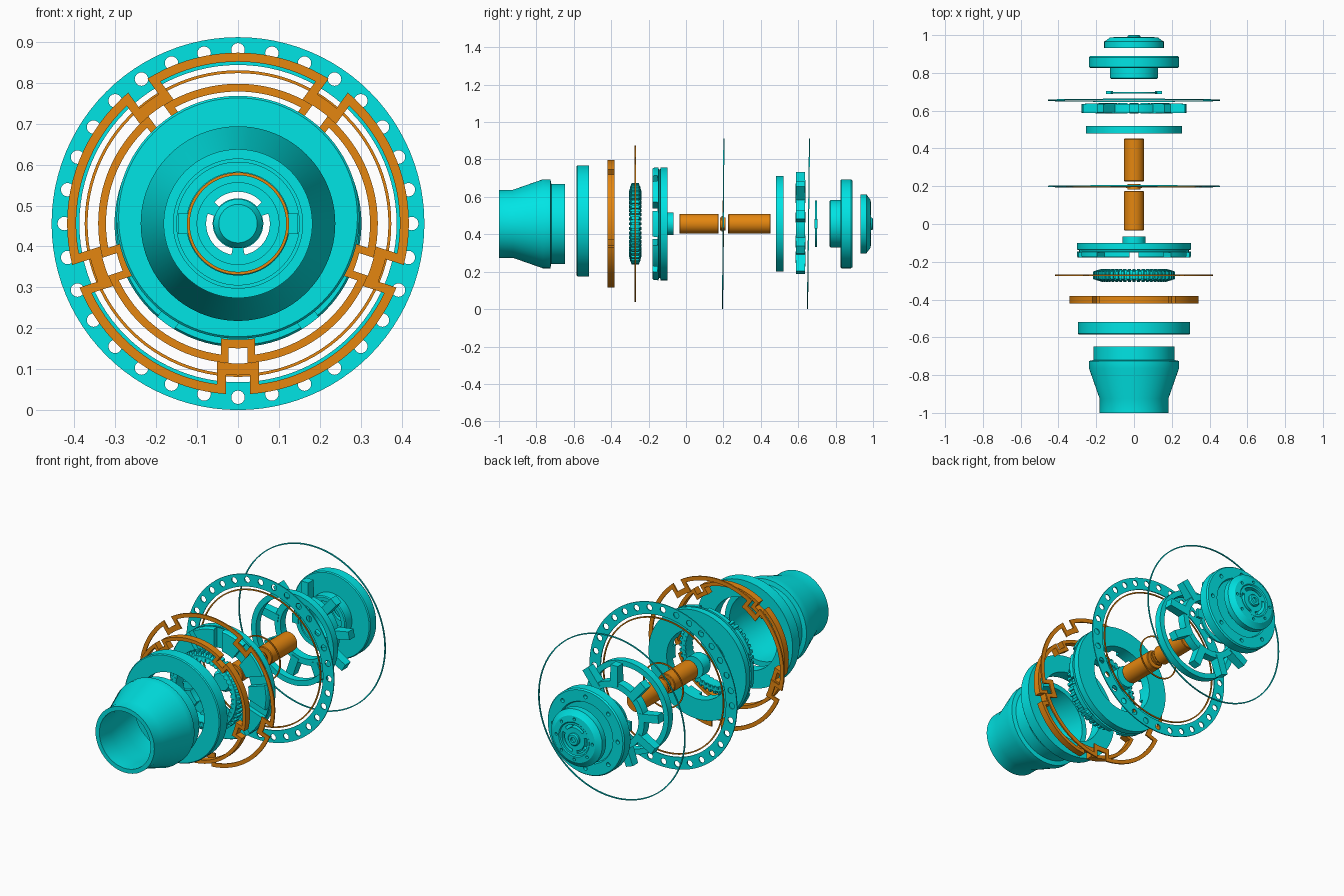
import bpy, bmesh
from math import cos, sin, pi, radians
from mathutils import Vector

if "Cube" in bpy.data.objects:
    bpy.data.objects.remove(bpy.data.objects["Cube"])

C = 0.456  # height of the common axis, which runs along y


def material(name, rgb):
    m = bpy.data.materials.new(name)
    m.diffuse_color = (*rgb, 1)
    m.use_nodes = True
    m.node_tree.nodes["Principled BSDF"].inputs["Base Color"].default_value = m.diffuse_color
    return m


TEAL = material("teal", (0.0, 0.78, 0.78))
ORANGE = material("orange", (0.78, 0.24, 0.005))


def polar(r, a, y):
    return Vector((r * cos(a), y, C + r * sin(a)))


def finish(bm, name, mat):
    bmesh.ops.remove_doubles(bm, verts=bm.verts, dist=1e-5)
    bmesh.ops.delete(bm, geom=[e for e in bm.edges if not e.link_faces], context='EDGES')
    bmesh.ops.recalc_face_normals(bm, faces=bm.faces)
    me = bpy.data.meshes.new(name)
    bm.to_mesh(me)
    bm.free()
    for p in me.polygons:
        p.use_smooth = True
    me.set_sharp_from_angle(angle=radians(25))
    ob = bpy.data.objects.new(name, me)
    bpy.context.collection.objects.link(ob)
    me.materials.append(mat)
    return ob


def revolve(name, profile, mat=TEAL, n=96, lean=0.0, dz=0.0):
    """Spin a closed (radius, y) profile round the axis."""
    bm = bmesh.new()
    rows = []
    for i in range(n):
        row = []
        for r, y in profile:
            p = polar(r, 2 * pi * i / n, y)
            p.y += (p.z - C) * lean
            p.z += dz
            row.append(bm.verts.new(p))
        rows.append(row)
    for i in range(n):
        a, b = rows[i], rows[(i + 1) % n]
        for j in range(len(profile)):
            k = (j + 1) % len(profile)
            bm.faces.new((a[j], b[j], b[k], a[k]))
    return finish(bm, name, mat)


def ring(name, r0, r1, y0, y1, mat=TEAL, **kw):
    return revolve(name, [(r0, y0), (r1, y0), (r1, y1), (r0, y1)], mat, **kw)


def blocks(name, angles, r0, r1, w, y0, y1, taper=0.0, mat=TEAL):
    """Radial blocks; taper narrows the outer end along y."""
    bm = bmesh.new()
    for a in angles:
        t = Vector((-sin(a), 0, cos(a))) * w / 2
        loop = []
        for r, d in ((r0, 0), (r1, taper)):
            loop.append([bm.verts.new(polar(r, a, y) + t * s) for s, y in
                         ((-1, y0 + d), (1, y0 + d), (1, y1 - d), (-1, y1 - d))])
        lo, hi = loop
        bm.faces.new(lo)
        bm.faces.new(hi)
        for j in range(4):
            bm.faces.new((lo[j], lo[(j + 1) % 4], hi[(j + 1) % 4], hi[j]))
    return finish(bm, name, mat)


def arc_prism(name, spans, y0, y1, mat=TEAL):
    """Prisms from lists of (inner point, outer point) pairs; closed when flagged."""
    bm = bmesh.new()
    for pairs, closed in spans:
        rows = [[bm.verts.new(polar(r, a, y)) for (r, a), y in
                 ((i, y0), (o, y0), (o, y1), (i, y1))] for i, o in pairs]
        n = len(rows)
        for i in range(n if closed else n - 1):
            a, b = rows[i], rows[(i + 1) % n]
            for j in range(4):
                bm.faces.new((a[j], b[j], b[(j + 1) % 4], a[(j + 1) % 4]))
        if not closed:
            bm.faces.new(rows[0])
            bm.faces.new(rows[-1])
    return finish(bm, name, mat)


def pins(name, count, rc, r, y0, y1, seg=16):
    bm = bmesh.new()
    for i in range(count):
        a = 2 * pi * i / count - pi / 2
        c = polar(rc, a, 0)
        v = [[bm.verts.new((c.x + r * cos(2 * pi * k / seg), y, c.z + r * sin(2 * pi * k / seg)))
              for k in range(seg)] for y in (y0, y1)]
        bm.faces.new(v[0])
        bm.faces.new(v[1])
        for k in range(seg):
            m = (k + 1) % seg
            bm.faces.new((v[0][k], v[0][m], v[1][m], v[1][k]))
    return finish(bm, name, TEAL)


def cut(ob, cutter):
    mod = ob.modifiers.new("cut", 'BOOLEAN')
    mod.operation, mod.solver, mod.object = 'DIFFERENCE', 'EXACT', cutter
    me = bpy.data.meshes.new_from_object(ob.evaluated_get(bpy.context.evaluated_depsgraph_get()))
    ob.modifiers.clear()
    ob.data = me
    me.set_sharp_from_angle(angle=radians(25))
    bpy.data.objects.remove(cutter)


def notched_ring(name, ro, ri, no, ni, w, y0, y1):
    """Orange ring whose rim steps inward at five notches."""
    t = ro - ri
    pairs = []
    for k in range(5):
        c = radians(270 + 72 * k)
        ho, hi = (w - t) / ro, w / ri
        for j in range(7):  # inside the notch
            s = j / 3 - 1
            pairs.append(((ni, c + s * w / ni), (no, c + s * (w - t) / no)))
        for j in range(19):  # full-radius arc to the next notch
            f = j / 18
            pairs.append(((ri, c + hi + f * (2 * pi / 5 - 2 * hi)),
                          (ro, c + ho + f * (2 * pi / 5 - 2 * ho))))
    return arc_prism(name, [(pairs, True)], y0, y1, ORANGE)


def spaced(n, start=90.0):
    return [radians(start) + 2 * pi * i / n for i in range(n)]


# Flared front housing and its collar
revolve("front_housing", [(0.158, -1), (0.182, -1), (0.182, -0.925), (0.238, -0.765), (0.238, -0.725),
                          (0.214, -0.72), (0.214, -0.648), (0.185, -0.648), (0.185, -0.76), (0.158, -0.9)])
revolve("front_collar", [(0.2, -0.585), (0.292, -0.585), (0.297, -0.58), (0.297, -0.518), (0.2, -0.518)],
        dz=0.0155)

# Notched orange rings
notched_ring("thick_notched_ring", 0.342, 0.323, 0.305, 0.284, 0.042, -0.42, -0.382)
notched_ring("thin_notched_ring", 0.418, 0.396, 0.371, 0.342, 0.051, -0.275, -0.267)

# Toothed wheel
revolve("gear_core", [(0.17, -0.3), (0.198, -0.3), (0.206, -0.285), (0.206, -0.258), (0.198, -0.243), (0.17, -0.243)])
blocks("gear_teeth", spaced(44), 0.17, 0.218, 0.015, -0.306, -0.237, 0.015)

# Carrier with front slots and a centre sleeve
carrier = revolve("carrier", [(0.19, -0.178), (0.297, -0.178), (0.302, -0.17), (0.302, -0.147), (0.29, -0.145),
                              (0.29, -0.138), (0.302, -0.136), (0.302, -0.1), (0.19, -0.1)])
cut(carrier, blocks("slot_cutter", spaced(10), 0.16, 0.34, 0.05, -0.2, -0.152))
revolve("centre_sleeve", [(0, -0.15), (0.047, -0.15), (0.06, -0.13), (0.06, -0.066), (0, -0.066)])

# Motor cylinders and joint
for name, y0, y1 in (("front_cylinder", -0.035, 0.175), ("rear_cylinder", 0.225, 0.452)):
    revolve(name, [(0, y0), (0.05, y0), (0.053, y0 + 0.004), (0.053, y1 - 0.004), (0.05, y1), (0, y1)], ORANGE, n=64)
revolve("cylinder_joint", [(0, 0.183), (0.035, 0.183), (0.035, 0.19), (0.042, 0.19), (0.042, 0.2),
                           (0.035, 0.2), (0.035, 0.211), (0, 0.211)], ORANGE, n=48)

# Perforated plate with thin orange rings
plate = ring("perforated_plate", 0.388, 0.456, 0.196, 0.202, lean=0.008)
cut(plate, pins("hole_cutter", 32, 0.425, 0.0165, 0.15, 0.25))
ring("plate_inner_ring", 0.368, 0.375, 0.196, 0.202, ORANGE, lean=0.008)
ring("small_orange_ring", 0.118, 0.125, 0.196, 0.202, ORANGE)

# Rear ring, blade wheel and wire hoop
ring("rear_ring", 0.225, 0.255, 0.48, 0.52)
ring("blade_wheel_rim", 0.15, 0.185, 0.588, 0.635)
blocks("blades", spaced(9), 0.165, 0.278, 0.045, 0.585, 0.64, 0.004)
ring("wire_hoop", 0.449, 0.455, 0.652, 0.658, lean=0.012)

# Small spacer with side ears
ring("spacer", 0.1, 0.125, 0.69, 0.7)
blocks("spacer_ears", [radians(a) for a in (0, 180)], 0.11, 0.147, 0.05, 0.687, 0.703)

# Stepped rear body
body = revolve("rear_body", [(0.1, 0.768), (0.122, 0.768), (0.127, 0.773), (0.127, 0.826), (0.233, 0.826),
                             (0.238, 0.831), (0.238, 0.882), (0.232, 0.89), (0.17, 0.89), (0.165, 0.88), (0.1, 0.88)])
cut(body, pins("bolt_hole_cutter", 8, 0.2, 0.011, 0.87, 0.95))

# End cap with three arc slots, bolt holes and boss
cap = revolve("end_cap", [(0, 0.933), (0.158, 0.933), (0.158, 0.966), (0.15, 0.97), (0.128, 0.987),
                          (0.095, 0.99), (0.09, 0.985), (0, 0.985)])
slots = [([((0.062, radians(c - 48 + 8 * i)), (0.078, radians(c - 48 + 8 * i))) for i in range(13)], False)
         for c in (90, 210, 330)]
cut(cap, arc_prism("arc_cutter", slots, 0.9, 1.02))
cut(cap, pins("cap_hole_cutter", 8, 0.112, 0.008, 0.975, 1.02))
revolve("cap_boss", [(0, 0.984), (0.034, 0.984), (0.034, 0.994), (0.028, 1), (0.014, 1), (0.014, 0.99), (0, 0.99)], n=48)
